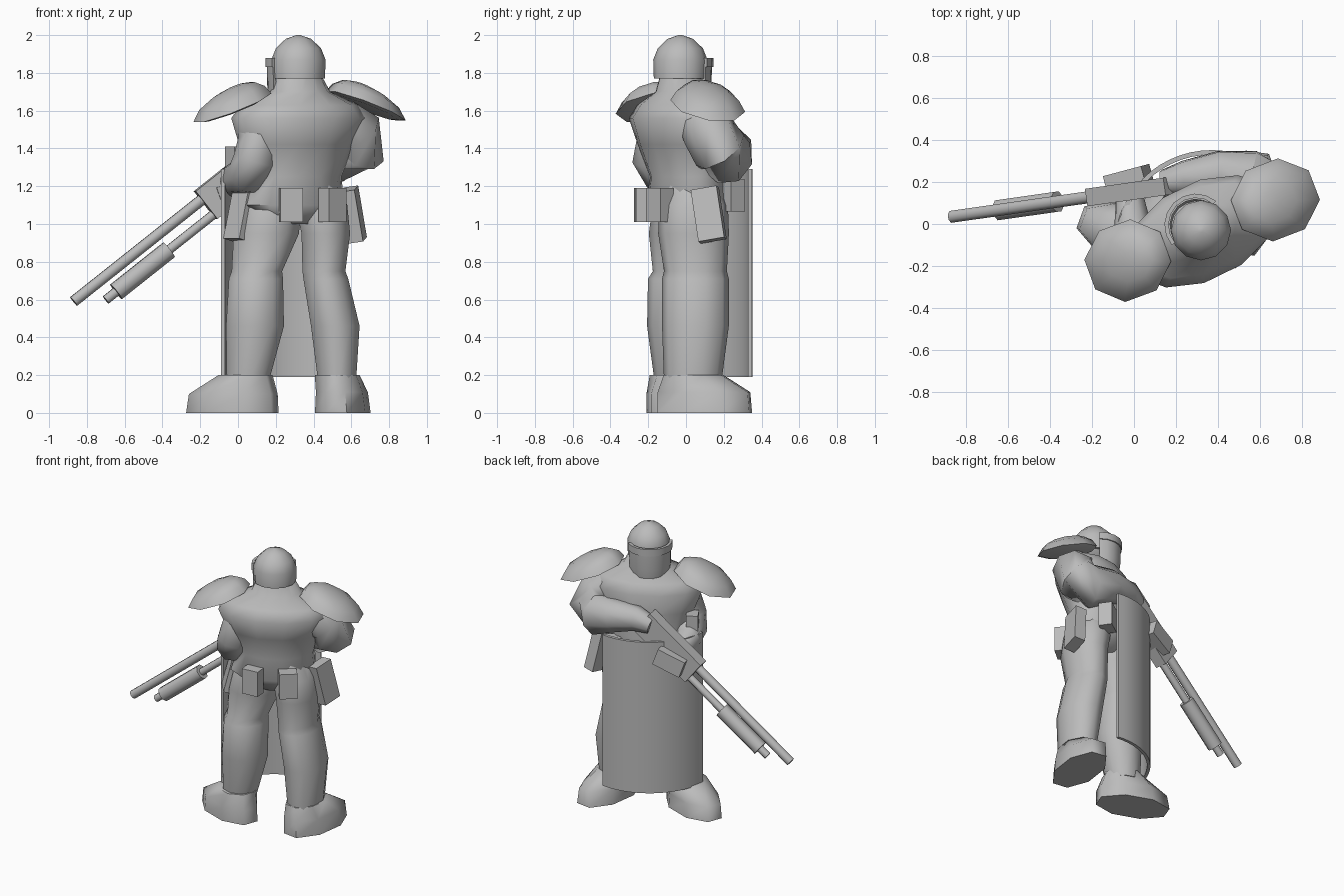
import bpy, bmesh, math
from mathutils import Vector, Matrix

if "Cube" in bpy.data.objects:
    bpy.data.objects.remove(bpy.data.objects["Cube"], do_unlink=True)

grey = bpy.data.materials.new("plain grey")
grey.use_nodes = True
grey.diffuse_color = (0.5, 0.5, 0.5, 1)
grey.node_tree.nodes["Principled BSDF"].inputs["Base Color"].default_value = (0.5, 0.5, 0.5, 1)

UP = Vector((0, 0, 1))


def finish(name, bm, angle=40):
    bmesh.ops.recalc_face_normals(bm, faces=bm.faces)
    mesh = bpy.data.meshes.new(name)
    bm.to_mesh(mesh)
    bm.free()
    mesh.materials.append(grey)
    ob = bpy.data.objects.new(name, mesh)
    bpy.context.collection.objects.link(ob)
    bpy.ops.object.select_all(action="DESELECT")
    ob.select_set(True)
    bpy.context.view_layer.objects.active = ob
    bpy.ops.object.shade_smooth_by_angle(angle=math.radians(angle))


def skin(name, loops, angle):
    """Join closed point loops of equal length and cap both ends."""
    bm = bmesh.new()
    loops = [[bm.verts.new(p) for p in loop] for loop in loops]
    n = len(loops[0])
    for a, b in zip(loops, loops[1:]):
        for i in range(n):
            bm.faces.new((a[i], a[(i + 1) % n], b[(i + 1) % n], b[i]))
    # quads across thin sections, single faces across round ones
    bm.faces.new(loops[0])
    bm.faces.new(loops[-1])
    finish(name, bm, angle)


def loft(name, rings, n=8, angle=50):
    """Skin elliptical rings given as (centre, half axis u, half axis v)."""
    turns = [2 * math.pi * (i + 0.5) / n for i in range(n)]
    skin(name, [[c + u * math.cos(t) + v * math.sin(t) for t in turns] for c, u, v in rings], angle)


def stack(name, rows, yaw=0, n=8):
    """Level rings: x, y, z, half width, half depth."""
    a = math.radians(yaw)
    u, v = Vector((math.cos(a), math.sin(a), 0)), Vector((-math.sin(a), math.cos(a), 0))
    loft(name, [(Vector(r[:3]), u * r[3] * 1.04, v * r[4] * 1.04) for r in rows], n, 62)


def limb(name, rows, n=8):
    """Round rings across a path: x, y, z, radius."""
    pts = [Vector(r[:3]) for r in rows]
    rings = []
    for i, r in enumerate(rows):
        d = (pts[min(i + 1, len(pts) - 1)] - pts[max(i - 1, 0)]).normalized()
        side = d.cross(Vector((-0.45, 0.9, 0.1))).normalized()
        rings.append((pts[i], side * r[3], d.cross(side) * r[3]))
    loft(name, rings, n, 62)


def box(name, centre, size, yaw=0, tilt=0, roll=0):
    bm = bmesh.new()
    m = Matrix.Translation(centre)
    for angle, axis in ((yaw, "Z"), (tilt, "X"), (roll, "Y")):
        m = m @ Matrix.Rotation(math.radians(angle), 4, axis)
    bmesh.ops.create_cube(bm, size=1, matrix=m @ Matrix.Diagonal((*size, 1)))
    finish(name, bm)


def arc_plate(name, centre, facing, half, rows, thick, steps):
    """Curved plate; rows hold height and outer radius."""
    turns = [math.radians(facing + half * (2 * i / steps - 1)) for i in range(steps + 1)]
    loops = []
    for z, radius in rows:
        section = [(radius, t) for t in turns] + [(radius - thick, t) for t in reversed(turns)]
        loops.append([Vector((centre[0] + r * math.cos(t), centre[1] + r * math.sin(t), z)) for r, t in section])
    skin(name, loops, 40)


# Torso, neck and pelvis
stack("torso", [(.32, .01, 1.0, .17, .12), (.29, 0, 1.1, .28, .19), (.3, .01, 1.25, .25, .18),
                (.31, -.02, 1.42, .31, .205), (.325, -.035, 1.56, .37, .225), (.325, -.03, 1.63, .32, .19),
                (.33, -.03, 1.7, .16, .12), (.32, -.03, 1.84, .09, .09)], 26, 12)

# Legs and boots
stack("right_leg", [(.05, -.05, .15, .11, .11), (.09, -.05, .46, .155, .15), (.095, -.04, .71, .145, .155),
                    (.1, -.03, .75, .135, .14), (.15, -.02, .95, .175, .17), (.17, 0, 1.1, .165, .17),
                    (.2, 0, 1.25, .1, .12)], 0, 10)
stack("left_leg", [(.525, .035, .15, .1, .145), (.515, .05, .46, .13, .17), (.465, .05, .71, .12, .17),
                   (.455, .05, .75, .115, .16), (.465, .04, .95, .13, .18), (.44, .04, 1.1, .14, .175),
                   (.4, .03, 1.25, .1, .12)], 0, 10)
stack("right_boot", [(-.03, -.05, 0, .25, .14), (-.025, -.055, .1, .24, .135), (.04, -.06, .2, .14, .125)], 160)
stack("left_boot", [(.555, .1, 0, .255, .14), (.55, .095, .11, .25, .13), (.525, .04, .2, .16, .115)], 82)

# Helmet dome and face guard
stack("helmet", [(.32, -.03, 1.77, .135, .135), (.32, -.03, 1.87, .138, .138), (.32, -.03, 1.93, .115, .115),
                 (.32, -.03, 1.98, .065, .065), (.32, -.03, 2.0, .01, .01)], 45, 12)
arc_plate("face_guard", (.295, -.005), 135, 85, [(1.66, .132), (1.72, .14), (1.86, .143)], .02, 8)
arc_plate("brow_band", (.295, -.005), 135, 85, [(1.83, .15), (1.88, .15)], .02, 8)

# Curved tall shield
arc_plate("shield", (.37, -.11), 128.7, 46, [(.19, .463), (1.29, .463)], .022, 14)

# Shoulder plates, crowned towards the neck
for name, centre, out in (("left_shoulder_plate", (.675, .115, 1.625), (.195, .075, -.08)),
                          ("right_shoulder_plate", (-.03, -.175, 1.615), (-.19, -.07, -.08))):
    c, u = Vector(centre), Vector(out)
    v = UP.cross(u).normalized() * .19
    axis = u.cross(v).normalized()
    dome = [(.85, -.01, 0), (1.03, 0, 0), (.86, .05, .08), (.55, .085, .2), (.2, .1, .27)]
    loft(name, [(c + axis * h - u * shift, u * r, v * r) for r, h, shift in dome])

# Arms, both wrapped round to the gun
limb("left_arm", [(.53, .07, 1.56, .12), (.62, .12, 1.49, .145), (.635, .18, 1.39, .15),
                  (.55, .21, 1.36, .15), (.4, .24, 1.4, .115), (.24, .22, 1.41, .085), (.14, .2, 1.38, .06)])
limb("right_arm", [(.1, -.1, 1.58, .11), (.11, -.15, 1.45, .11), (.09, -.17, 1.34, .115),
                   (.05, -.13, 1.26, .11), (-.01, 0, 1.24, .09), (-.02, .13, 1.2, .07)])
box("right_hand", (-.02, .19, 1.17), (.2, .14, .12), 15, 0, -20)
box("right_elbow_guard", (-.01, -.06, 1.35), (.08, .1, .12), 30)

# Long gun slanting down to the right
muzzle, stock = Vector((-.87, .035, .59)), Vector((.15, .18, 1.4))
along = (stock - muzzle).normalized()
across = along.cross(UP).normalized()
below = along.cross(across)


def gun_part(name, start, end, drop, r, flat=1, n=8):
    rings = [(muzzle + along * s + below * drop, across * r * flat, below * r) for s in (start, end)]
    loft(name, rings, n)


gun_part("barrel", 0, .95, 0, .031)
gun_part("magazine_tube", .14, .95, .1, .026)
gun_part("fore_grip", .21, .57, .1, .052)
gun_part("receiver", .87, 1.35, .035, .132, .45, 4)

# Belt pouches
box("back_pouch_right", (.28, -.23, 1.1), (.12, .08, .18), 5)
box("back_pouch_left", (.5, -.14, 1.1), (.12, .09, .18), 40)
box("hip_pouch_left", (.61, .12, 1.05), (.14, .08, .28), 80, -8, -10)
box("hip_pouch_right", (.02, -.08, 1.05), (.13, .08, .28), -50, -14)
box("front_pouch", (.43, .24, 1.15), (.12, .09, .17), 35)
